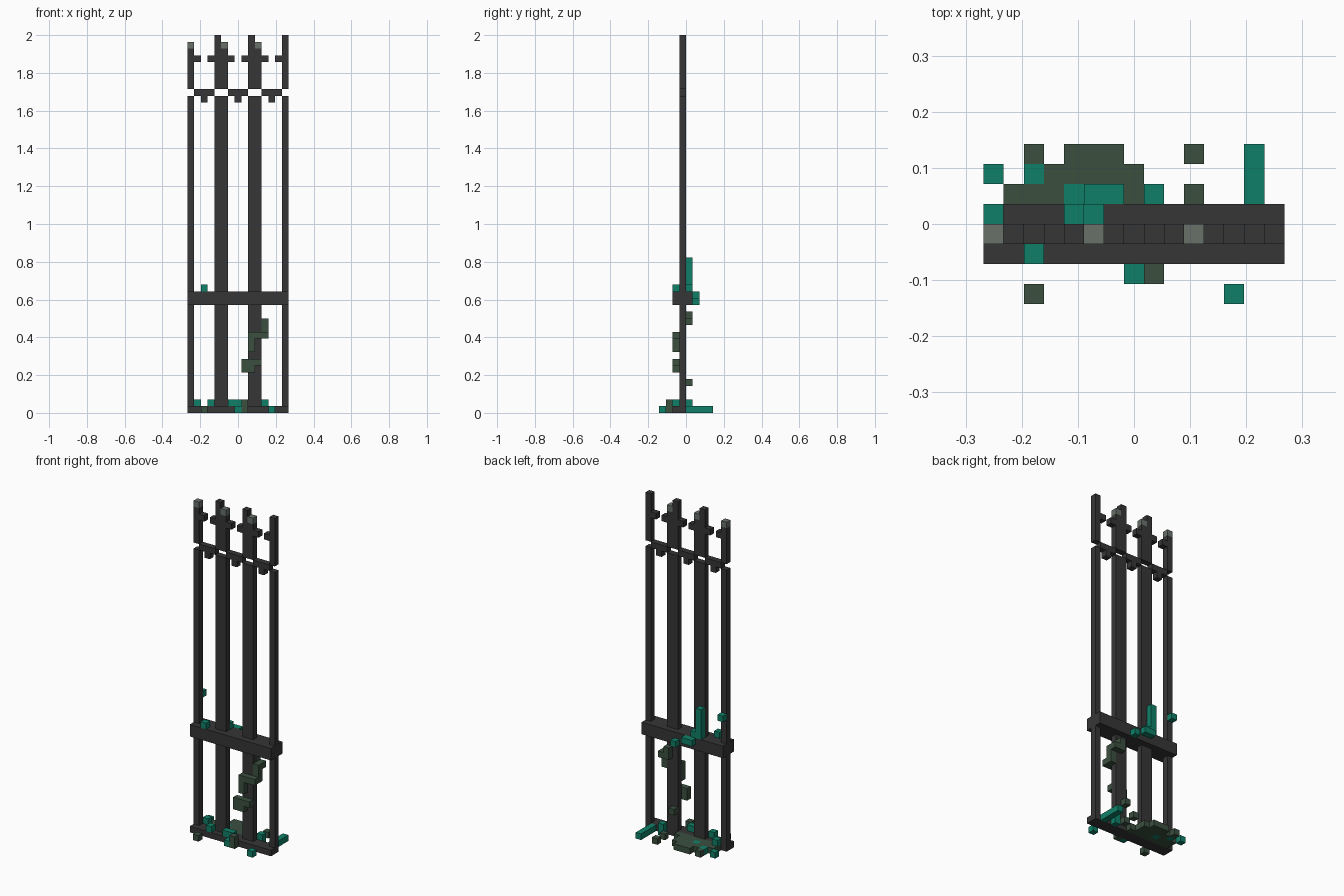
import bpy, bmesh

cube = bpy.data.objects.get("Cube")
if cube:
    bpy.data.objects.remove(cube, do_unlink=True)

V = 2 / 56  # edge of one block


def material(name, hex_code):
    def lin(c):
        c /= 255
        return c / 12.92 if c <= 0.04045 else ((c + 0.055) / 1.055) ** 2.4
    col = [lin(int(hex_code[n:n + 2], 16)) for n in (0, 2, 4)] + [1]
    m = bpy.data.materials.new(name)
    m.diffuse_color = col
    m.use_nodes = True
    bsdf = m.node_tree.nodes["Principled BSDF"]
    bsdf.inputs["Base Color"].default_value = col
    bsdf.inputs["Roughness"].default_value = 0.9
    return m


IRON = material("dark iron", "363636")
STEEL = material("worn grey", "68716A")
MOSS = material("dark moss green", "3B5040")
TEAL = material("teal leaf", "0F8068")


def blocks(name, mat, boxes):
    """One object from boxes (x, y, z, width, depth, height) in block units."""
    bm = bmesh.new()
    for x, y, z, w, d, h in boxes:
        verts = bmesh.ops.create_cube(bm, size=1)["verts"]
        bmesh.ops.scale(bm, vec=(w * V, d * V, h * V), verts=verts)
        centre = ((x + w / 2 - 7.5) * V, (y + d / 2 - 4) * V, (z + h / 2) * V)
        bmesh.ops.translate(bm, vec=centre, verts=verts)
    me = bpy.data.meshes.new(name)
    bm.to_mesh(me)
    bm.free()
    me.materials.append(mat)
    ob = bpy.data.objects.new(name, me)
    bpy.context.collection.objects.link(ob)


# Base plate and middle rail
blocks("base_plate", IRON, [(0, 2, 0, 15, 2, 1)])
blocks("middle_rail", IRON, [(0, 2, 16, 15, 3, 2)])

# Upright bars, broken where the upper rail passes; some have worn tips
for n, (x, width, worn) in enumerate([(0, 1, 0), (4, 2, 5), (9, 2, 10), (14, 1, None)], 1):
    parts = [(x, 3, 1, width, 1, 46), (x, 3, 48, width, 1, 6)]
    if worn != x:
        parts.append((x, 3, 54, 1, 1, 2))
    blocks(f"bar_{n}", IRON, parts)
    if worn is not None:
        blocks(f"worn_tip_{n}", STEEL, [(worn, 3, 54, 1, 1, 1)])

# Upper rail segments with a hanging stud, and side spurs above
for n, x in enumerate((1, 6, 11), 1):
    blocks(f"upper_rail_{n}", IRON, [(x, 3, 47, 3, 1, 1), (x + 1, 3, 46, 1, 1, 1)])
    blocks(f"spurs_{n}", IRON, [(x, 3, 52, 1, 1, 1), (x + 2, 3, 52, 1, 1, 1)])

# Vine climbing round the third bar
blocks("vine", MOSS, [
    (9, 4, 4, 1, 1, 1), (8, 2, 6, 2, 1, 1), (8, 2, 7, 3, 1, 1),
    (9, 2, 9, 1, 1, 3), (10, 2, 11, 2, 1, 1), (11, 3, 11, 1, 1, 3),
    (11, 4, 13, 1, 1, 1), (10, 4, 13, 1, 1, 2)])

# Leaves on the middle rail and first bar
blocks("rail_leaves", TEAL, [
    (4, 4, 18, 1, 1, 5), (5, 4, 18, 1, 1, 1), (5, 5, 17, 2, 1, 1),
    (8, 5, 16, 1, 1, 1), (2, 2, 18, 1, 1, 1), (0, 4, 22, 1, 1, 1)])

# Moss patch and loose tufts on the ground
blocks("ground_moss", MOSS, [
    (1, 4, 0, 8, 1, 1), (1, 5, 0, 3, 1, 1), (5, 5, 0, 3, 1, 1),
    (3, 6, 0, 5, 1, 1), (4, 7, 0, 3, 1, 1), (2, 7, 0, 1, 1, 1),
    (10, 5, 0, 1, 1, 1), (10, 7, 0, 1, 1, 1), (2, 0, 0, 1, 1, 1),
    (8, 1, 0, 1, 1, 2)])

# Leaves on the ground
blocks("ground_leaves", TEAL, [
    (13, 4, 0, 1, 4, 1), (0, 6, 0, 1, 1, 1), (2, 6, 0, 1, 1, 1),
    (4, 5, 0, 1, 1, 1), (7, 1, 0, 1, 1, 1), (12, 0, 0, 1, 1, 1),
    (1, 4, 1, 1, 1, 1), (3, 2, 1, 1, 1, 1), (6, 2, 1, 2, 1, 1),
    (11, 4, 0, 1, 1, 2)])
